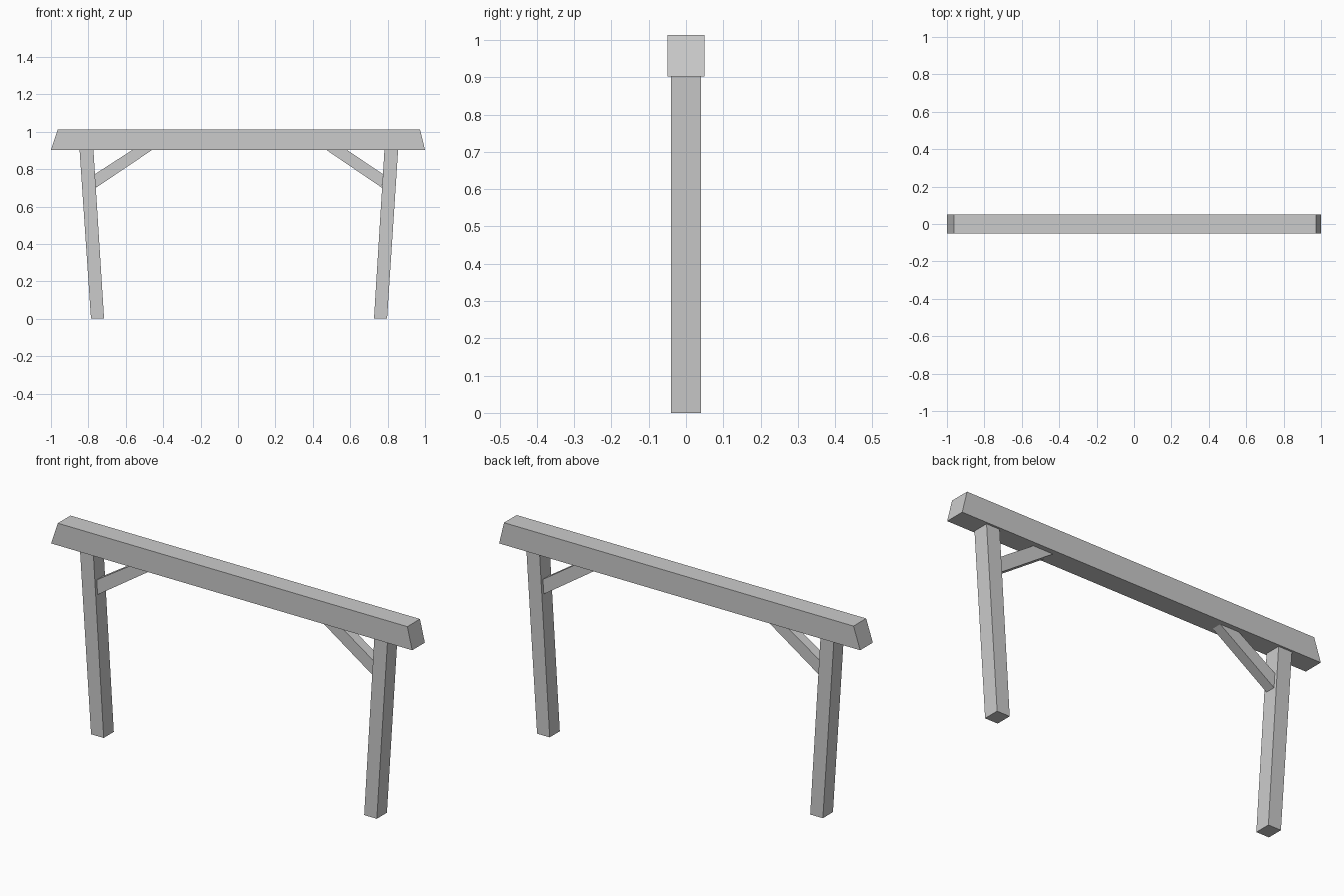
import bpy
import bmesh

cube = bpy.data.objects.get("Cube")
if cube:
    bpy.data.objects.remove(cube, do_unlink=True)

# One plain grey for all timbers
grey = bpy.data.materials.new("grey timber")
grey.use_nodes = True
colour = (0.6, 0.6, 0.6, 1)
grey.diffuse_color = colour
grey.node_tree.nodes["Principled BSDF"].inputs["Base Color"].default_value = colour

BEAM_BOTTOM = 0.902


def timber(name, profile, width):
    """Extrude an (x, z) side profile symmetrically along y."""
    bm = bmesh.new()
    face = bm.faces.new([bm.verts.new((x, -width / 2, z)) for x, z in profile])
    extruded = bmesh.ops.extrude_face_region(bm, geom=[face])
    moved = [v for v in extruded["geom"] if isinstance(v, bmesh.types.BMVert)]
    bmesh.ops.translate(bm, verts=moved, vec=(0, width, 0))
    bmesh.ops.recalc_face_normals(bm, faces=bm.faces)
    mesh = bpy.data.meshes.new(name)
    bm.to_mesh(mesh)
    bm.free()
    mesh.materials.append(grey)
    obj = bpy.data.objects.new(name, mesh)
    bpy.context.collection.objects.link(obj)
    return obj


# Top beam with unequal slanted ends
timber("top_beam", [(-1, BEAM_BOTTOM), (1, BEAM_BOTTOM), (0.973, 1.013), (-0.963, 1.013)], 0.1)

# Leaning posts, spreading towards the top
timber("right_post", [(-0.786, 0), (-0.716, 0), (-0.773, BEAM_BOTTOM), (-0.847, BEAM_BOTTOM)], 0.08)
timber("left_post", [(0.727, 0), (0.797, 0), (0.856, BEAM_BOTTOM), (0.783, BEAM_BOTTOM)], 0.08)

# Narrower diagonal braces between posts and beam
timber("right_brace", [(-0.76, 0.7), (-0.46, BEAM_BOTTOM), (-0.565, BEAM_BOTTOM), (-0.765, 0.773)], 0.05)
timber("left_brace", [(0.77, 0.7), (0.473, BEAM_BOTTOM), (0.583, BEAM_BOTTOM), (0.775, 0.773)], 0.05)
